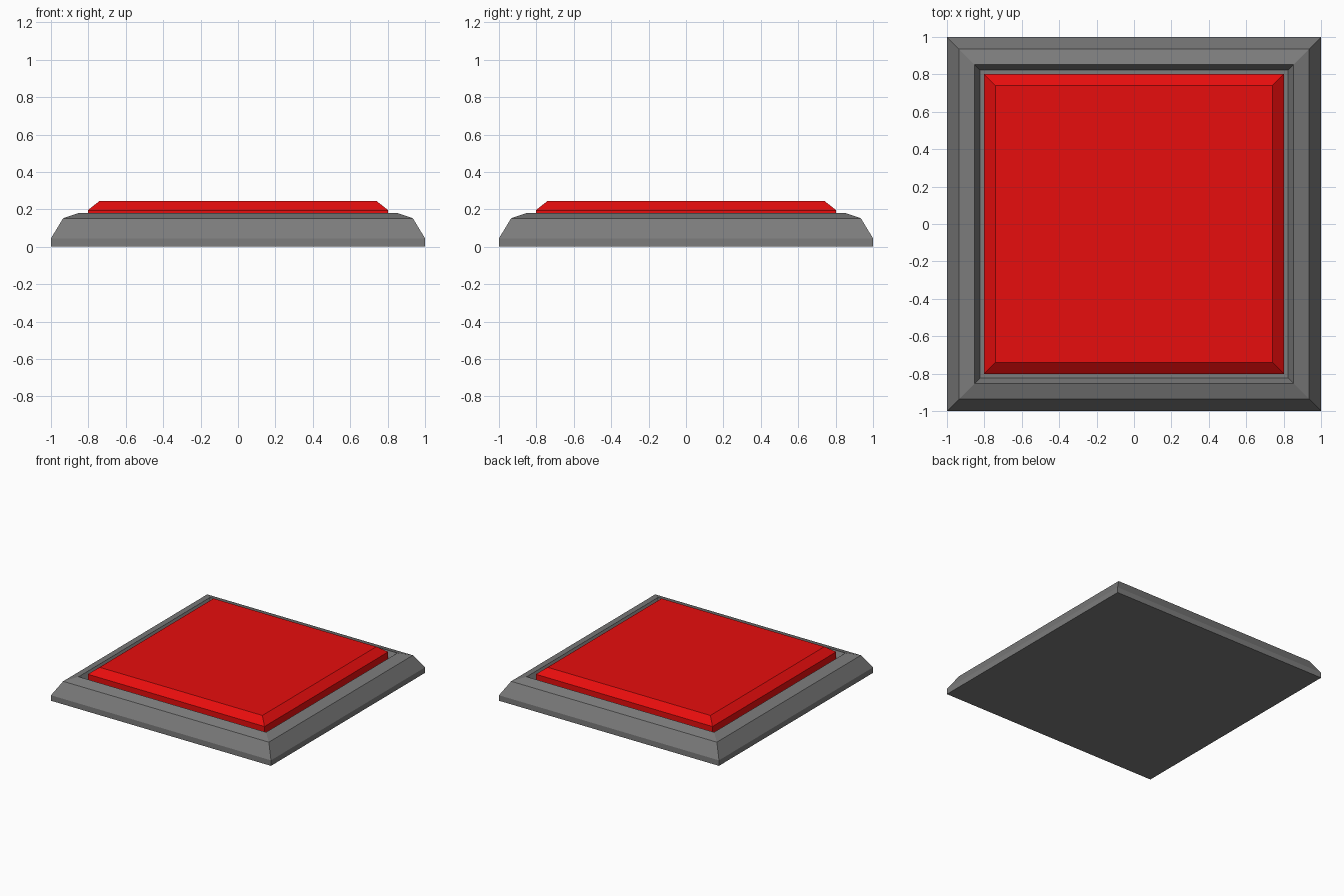
import bpy, bmesh

if "Cube" in bpy.data.objects:
    bpy.data.objects.remove(bpy.data.objects["Cube"])


def material(name, rgb):
    m = bpy.data.materials.new(name)
    m.diffuse_color = (*rgb, 1.0)
    m.use_nodes = True
    m.node_tree.nodes["Principled BSDF"].inputs["Base Color"].default_value = m.diffuse_color
    return m


def stacked_square(name, profile, mat):
    """Loft square rings (half width, height) and cap both ends."""
    bm = bmesh.new()
    rings = [[bm.verts.new((sx * r, sy * r, z))
              for sx, sy in ((-1, -1), (1, -1), (1, 1), (-1, 1))]
             for r, z in profile]
    for a, b in zip(rings, rings[1:]):
        for i in range(4):
            j = (i + 1) % 4
            bm.faces.new((a[i], a[j], b[j], b[i]))
    bm.faces.new(rings[0][::-1])
    bm.faces.new(rings[-1])
    mesh = bpy.data.meshes.new(name)
    bm.to_mesh(mesh)
    bm.free()
    mesh.materials.append(mat)
    obj = bpy.data.objects.new(name, mesh)
    bpy.context.collection.objects.link(obj)
    return obj


grey = material("dark grey", (0.2, 0.2, 0.2))
red = material("red", (0.8, 0.004, 0.004))

# Bevelled frame with a recessed well
stacked_square("base_frame", [(1.0, 0.0), (1.0, 0.045), (0.935, 0.152),
                              (0.852, 0.18), (0.823, 0.12)], grey)

# Chamfered pressure pad sitting in the well
stacked_square("pad", [(0.803, 0.12), (0.803, 0.195), (0.74, 0.245)], red)
